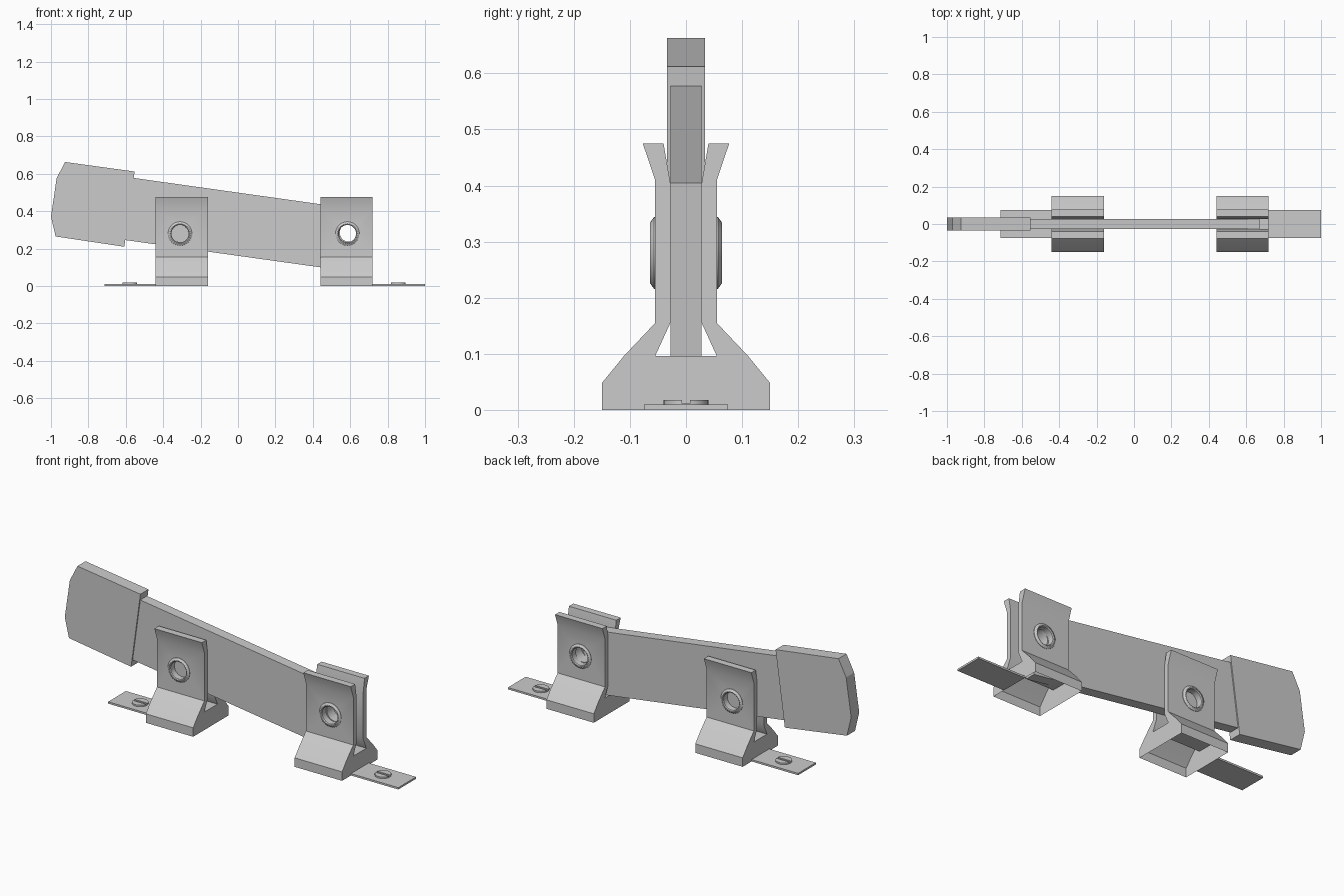
import bpy, bmesh, math
from mathutils import Vector, Matrix

if "Cube" in bpy.data.objects:
    bpy.data.objects.remove(bpy.data.objects["Cube"])


def finish(name, bm):
    bmesh.ops.recalc_face_normals(bm, faces=bm.faces[:])
    mesh = bpy.data.meshes.new(name)
    bm.to_mesh(mesh)
    bm.free()
    ob = bpy.data.objects.new(name, mesh)
    bpy.context.collection.objects.link(ob)
    return ob


def extrude(name, points, depth):
    """Extrude a closed loop of 3D points along the depth vector."""
    bm = bmesh.new()
    face = bm.faces.new([bm.verts.new(p) for p in points])
    ext = bmesh.ops.extrude_face_region(bm, geom=[face])
    verts = [v for v in ext["geom"] if isinstance(v, bmesh.types.BMVert)]
    bmesh.ops.translate(bm, verts=verts, vec=Vector(depth))
    return finish(name, bm)


def plate(name, xz, half):
    return extrude(name, [(x, -half, z) for x, z in xz], (0, 2 * half, 0))


def box(name, x0, x1, y, z0, z1):
    return plate(name, [(x0, z0), (x1, z0), (x1, z1), (x0, z1)], y)


def cylinder(name, r, depth, loc, along_y=False):
    bm = bmesh.new()
    rot = Matrix.Rotation(math.pi / 2, 4, 'X') if along_y else Matrix()
    bmesh.ops.create_cone(bm, cap_ends=True, segments=32, radius1=r, radius2=r,
                          depth=depth, matrix=Matrix.Translation(loc) @ rot)
    return finish(name, bm)


def cut(ob, cutter):
    mod = ob.modifiers.new("cut", 'BOOLEAN')
    mod.operation = 'DIFFERENCE'
    mod.solver = 'EXACT'
    mod.object = cutter
    bpy.context.view_layer.objects.active = ob
    bpy.ops.object.modifier_apply(modifier=mod.name)
    bpy.data.objects.remove(cutter)


def smooth(ob):
    bpy.ops.object.select_all(action='DESELECT')
    ob.select_set(True)
    bpy.context.view_layer.objects.active = ob
    bpy.ops.object.shade_smooth_by_angle(angle=math.radians(30))


def ring(name, x, z, side):
    """Chamfered collar around the hole in one jaw."""
    profile = [(0.046, 0.03), (0.046, 0.06), (0.05, 0.064),
               (0.054, 0.064), (0.064, 0.057), (0.064, 0.05)]
    bm = bmesh.new()
    n = 32
    loops = []
    for i in range(n):
        a = 2 * math.pi * i / n
        loops.append([bm.verts.new((x + r * math.cos(a), side * y, z + r * math.sin(a)))
                      for r, y in profile])
    for i in range(n):
        a, b = loops[i], loops[(i + 1) % n]
        for j in range(len(profile) - 1):
            bm.faces.new((a[j], a[j + 1], b[j + 1], b[j]))
    ob = finish(name, bm)
    smooth(ob)


# Half cross-section of a spring clip, from the foot over the jaw to the slot
half = [(0.15, 0), (0.15, 0.048), (0.11, 0.097), (0.055, 0.155), (0.055, 0.41),
        (0.077, 0.475), (0.04, 0.475), (0.028, 0.405), (0.028, 0.155), (0.055, 0.096)]
section = half + [(-y, z) for y, z in reversed(half)]

for label, x0, hole_x in (("pivot", 0.44, 0.585), ("contact", -0.44, -0.31)):
    # Spring clip with a hole through both jaws
    clip = extrude(label + "_clip", [(x0, y, z) for y, z in section], (0.28, 0, 0))
    cut(clip, cylinder("hole_cutter", 0.046, 0.5, (hole_x, 0, 0.28), True))
    # The foot is open underneath
    bm = bmesh.new()
    bm.from_mesh(clip.data)
    under = [f for f in bm.faces if all(v.co.z < 1e-4 for v in f.verts)]
    bmesh.ops.delete(bm, geom=under, context='FACES_ONLY')
    bm.to_mesh(clip.data)
    bm.free()
    smooth(clip)
    for side in (-1, 1):
        ring(label + "_collar", hole_x, 0.28, side)

# Terminal strips with slotted screws
for label, x0, x1, sx in (("left", -0.715, -0.44, -0.578), ("right", 0.72, 1.0, 0.857)):
    box(label + "_terminal_strip", x0, x1, 0.075, 0, 0.01)
    screw = cylinder(label + "_terminal_screw", 0.04, 0.012, (sx, 0, 0.012))
    cut(screw, box("slot_cutter", sx - 0.06, sx + 0.06, 0.007, 0.012, 0.03))
    smooth(screw)

# Tilted blade with its pivot hole
blade = plate("blade", [(-0.56, 0.578), (0.67, 0.405), (0.626, 0.074), (-0.605, 0.246)], 0.028)
cut(blade, cylinder("hole_cutter", 0.048, 0.3, (0.592, 0, 0.285), True))
smooth(blade)

# Handle grip
plate("handle", [(-1, 0.37), (-0.97, 0.575), (-0.925, 0.663), (-0.553, 0.612),
                 (-0.608, 0.21), (-0.975, 0.265)], 0.034)
